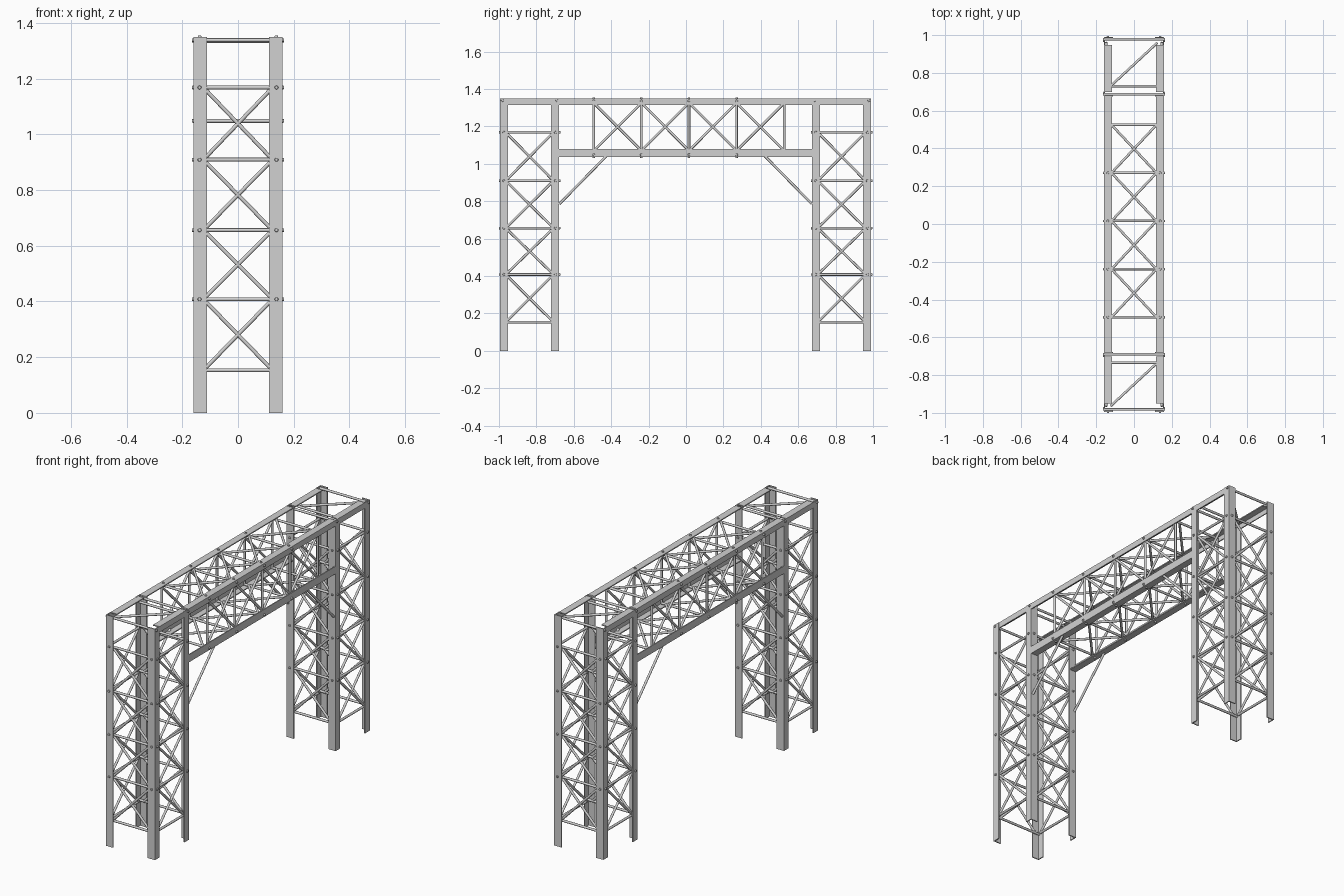
import bpy, bmesh
from mathutils import Vector

if "Cube" in bpy.data.objects:
    bpy.data.objects.remove(bpy.data.objects["Cube"], do_unlink=True)

steel = bpy.data.materials.new("galvanised_steel")
steel.use_nodes = True
colour = (0.64, 0.64, 0.64, 1)
steel.diffuse_color = colour
steel.node_tree.nodes["Principled BSDF"].inputs["Base Color"].default_value = colour

HALF, OUT, IN, TOP = 0.159, 0.992, 0.676, 1.35
SHIFT = -0.002
POST_X, POST_Y, THICK, ROD = 0.047, 0.043, 0.006, 0.007
LEVELS = [0.153, 0.408, 0.656, 0.909, 1.168]
STATIONS = [-0.491 + 0.2545 * i for i in range(5)]
LOW, LOW_TOP, HIGH = 1.036, 1.08, 1.315


def add_box(bm, a, b):
    """Axis-aligned box between two corners."""
    lo = [min(p, q) for p, q in zip(a, b)]
    hi = [max(p, q) for p, q in zip(a, b)]
    verts = bmesh.ops.create_cube(bm, size=1)["verts"]
    for v in verts:
        v.co = Vector([l + (c + 0.5) * (h - l) for l, h, c in zip(lo, hi, v.co)])


def add_tube(bm, a, b, r0, r1):
    """Round bar between two points."""
    a, b = Vector(a), Vector(b)
    d = b - a
    verts = bmesh.ops.create_cone(bm, cap_ends=True, segments=10, radius1=r0,
                                  radius2=r1, depth=d.length)["verts"]
    turn = d.to_track_quat("Z", "Y")
    for v in verts:
        v.co = turn @ v.co + (a + b) / 2


def add_rod(bm, a, b):
    add_tube(bm, a, b, ROD, ROD)


def add_bolt(bm, p, direction):
    """Low round bolt head."""
    p, d = Vector(p), Vector(direction)
    add_tube(bm, p - d * 0.001, p + d * 0.006, 0.007, 0.006)


def add_cross(bm, a, b, c, d):
    """Crossed braces on the quad a-b-c-d."""
    add_rod(bm, a, c)
    add_rod(bm, b, d)


def finish(name, bm, smooth=False):
    mesh = bpy.data.meshes.new(name)
    bm.to_mesh(mesh)
    bm.free()
    mesh.materials.append(steel)
    ob = bpy.data.objects.new(name, mesh)
    bpy.context.collection.objects.link(ob)
    ob.location.y = SHIFT
    if smooth:
        bpy.ops.object.select_all(action="DESELECT")
        ob.select_set(True)
        bpy.context.view_layer.objects.active = ob
        bpy.ops.object.shade_smooth_by_angle(angle=0.8)


for s, end in ((-1, "front"), (1, "back")):
    # Angle-iron posts, corners turned outward
    for x, side in ((-1, "right"), (1, "left")):
        for y, inward, spot in ((OUT, -1, "outer"), (IN, 1, "inner")):
            bm = bmesh.new()
            cx, cy = x * HALF, s * y
            ix, iy = cx - x * POST_X, cy + s * inward * POST_Y
            add_box(bm, (cx, cy, 0), (ix, cy + s * inward * THICK, TOP))
            add_box(bm, (cx, cy, 0), (cx - x * THICK, iy, TOP))
            finish(f"{end}_{side}_{spot}_post", bm)

    # Tower bracing across and along
    braces, bolts = bmesh.new(), bmesh.new()
    mid = HALF - 0.035
    ya, yb = s * (OUT - 0.03), s * (IN + 0.03)
    for y, face in ((OUT, 1), (IN, -1)):
        fy = s * (y - face * 0.012)
        for z in LEVELS + [TOP - 0.012]:
            add_rod(braces, (-HALF + THICK, fy, z), (HALF - THICK, fy, z))
        for z in LEVELS[1:]:
            for x in (-1, 1):
                add_bolt(bolts, (x * 0.138, s * y, z), (0, s * face, 0))
        for x in (-1, 1):
            add_bolt(bolts, (x * HALF, fy, TOP - 0.012), (x, 0, 0))
        for z0, z1 in zip(LEVELS, LEVELS[1:]):
            add_cross(braces, (-mid, fy, z0), (mid, fy, z0), (mid, fy, z1), (-mid, fy, z1))
    for x in (-1, 1):
        fx = x * (HALF - 0.012)
        for z in LEVELS:
            add_rod(braces, (fx, ya, z), (fx, yb, z))
        for z in LEVELS[1:]:
            for y in (OUT - 0.02, IN + 0.02):
                add_bolt(bolts, (x * HALF, s * y, z), (x, 0, 0))
        for z0, z1 in zip(LEVELS, LEVELS[1:]):
            add_cross(braces, (fx, ya, z0), (fx, yb, z0), (fx, yb, z1), (fx, ya, z1))

        # Knee brace under the beam
        add_rod(braces, (fx, s * (IN - 0.001), 0.785), (fx, s * 0.415, 1.05))

    # Tower top bracing
    y0, y1 = sorted((ya, s * 0.732))
    add_rod(braces, (-mid, s * 0.732, 1.335), (mid, s * 0.732, 1.335))
    add_rod(braces, (-mid, y0, 1.335), (mid, y1, 1.335))
    finish(f"{end}_tower_braces", braces, True)
    finish(f"{end}_tower_bolts", bolts, True)

# Angle-iron beam chords, the top one parted at the inner posts
reach, gap = OUT - POST_Y, IN + 0.024
for x, side in ((-1, "right"), (1, "left")):
    cx = x * (HALF - 0.001)
    ix = cx - x * 0.041
    bm = bmesh.new()
    for y0, y1 in ((-reach, -gap), (-IN, IN), (gap, reach)):
        add_box(bm, (cx, y0, HIGH), (cx - x * THICK, y1, TOP - 0.001))
        add_box(bm, (cx, y0, TOP - 0.001 - THICK), (ix, y1, TOP - 0.001))
    finish(f"{side}_top_chord", bm)
    bm = bmesh.new()
    add_box(bm, (cx, -IN, LOW), (cx - x * THICK, IN, LOW_TOP))
    add_box(bm, (cx, -IN, LOW), (ix, IN, LOW + THICK))
    finish(f"{side}_bottom_chord", bm)

# Beam lattice on the sides, top and underside
lattice, bolts = bmesh.new(), bmesh.new()
mid = HALF - 0.04
zt, zb = TOP - 0.014, LOW + 0.012
for y in STATIONS:
    for z in (zt, zb):
        add_rod(lattice, (-HALF + 0.01, y, z), (HALF - 0.01, y, z))
    for x in (-1, 1):
        fx = x * (HALF - 0.012)
        add_rod(lattice, (fx, y, zb), (fx, y, zt))
for y in STATIONS[:-1]:
    for x in (-1, 1):
        for z, face, up in ((zt, TOP - 0.001, 1), (zb, LOW, -1)):
            add_bolt(bolts, (x * HALF, y, z), (x, 0, 0))
            add_bolt(bolts, (x * 0.138, y, face), (0, 0, up))
for y0, y1 in zip(STATIONS, STATIONS[1:]):
    for z in (zt, zb):
        add_cross(lattice, (-mid, y0, z), (mid, y0, z), (mid, y1, z), (-mid, y1, z))
    for x in (-1, 1):
        fx = x * (HALF - 0.012)
        add_cross(lattice, (fx, y0, LOW_TOP - 0.01), (fx, y1, LOW_TOP - 0.01),
                  (fx, y1, HIGH + 0.01), (fx, y0, HIGH + 0.01))
finish("beam_lattice", lattice, True)
finish("beam_bolts", bolts, True)
